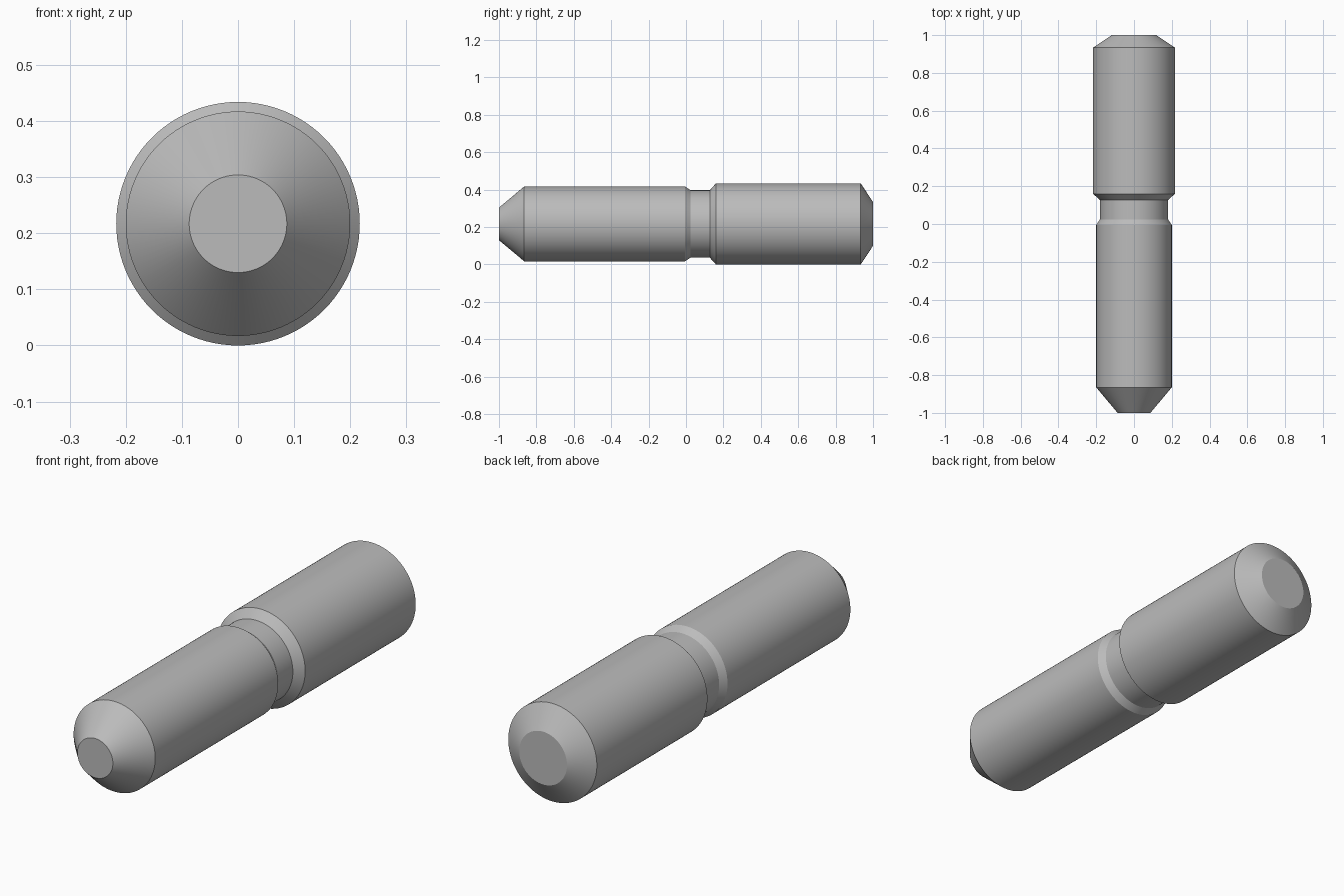
import bpy
import bmesh
from math import cos, sin, tau, radians

if "Cube" in bpy.data.objects:
    bpy.data.objects.remove(bpy.data.objects["Cube"], do_unlink=True)

SIDES = 96
AXIS_HEIGHT = 0.217

steel = bpy.data.materials.new("steel_grey")
steel.use_nodes = True
colour = (0.5, 0.5, 0.5, 1)
steel.diffuse_color = colour
steel.node_tree.nodes["Principled BSDF"].inputs["Base Color"].default_value = colour

# Radius along the length: tapered nose, thin shank, groove, thick shank, chamfered tail
profile = [
    (-1.0, 0.087), (-0.865, 0.2), (-0.005, 0.2), (0.025, 0.18),
    (0.127, 0.18), (0.16, 0.217), (0.934, 0.217), (1.0, 0.117),
]


def turned_part(name, profile):
    """Closed solid turned around the y axis."""
    bm = bmesh.new()
    rings = []
    for y, r in profile:
        rings.append([bm.verts.new((r * cos(tau * i / SIDES), y, AXIS_HEIGHT + r * sin(tau * i / SIDES)))
                      for i in range(SIDES)])
    for a, b in zip(rings, rings[1:]):
        for i in range(SIDES):
            j = (i + 1) % SIDES
            bm.faces.new((a[i], a[j], b[j], b[i]))
    bm.faces.new(rings[0])
    bm.faces.new(rings[-1])
    bmesh.ops.recalc_face_normals(bm, faces=bm.faces)
    mesh = bpy.data.meshes.new(name)
    bm.to_mesh(mesh)
    bm.free()
    mesh.materials.append(steel)
    obj = bpy.data.objects.new(name, mesh)
    bpy.context.collection.objects.link(obj)
    return obj


pin = turned_part("stepped_pin", profile)

# Smooth round walls with crisp chamfer edges
bpy.ops.object.select_all(action="DESELECT")
pin.select_set(True)
bpy.context.view_layer.objects.active = pin
bpy.ops.object.shade_smooth_by_angle(angle=radians(25))
